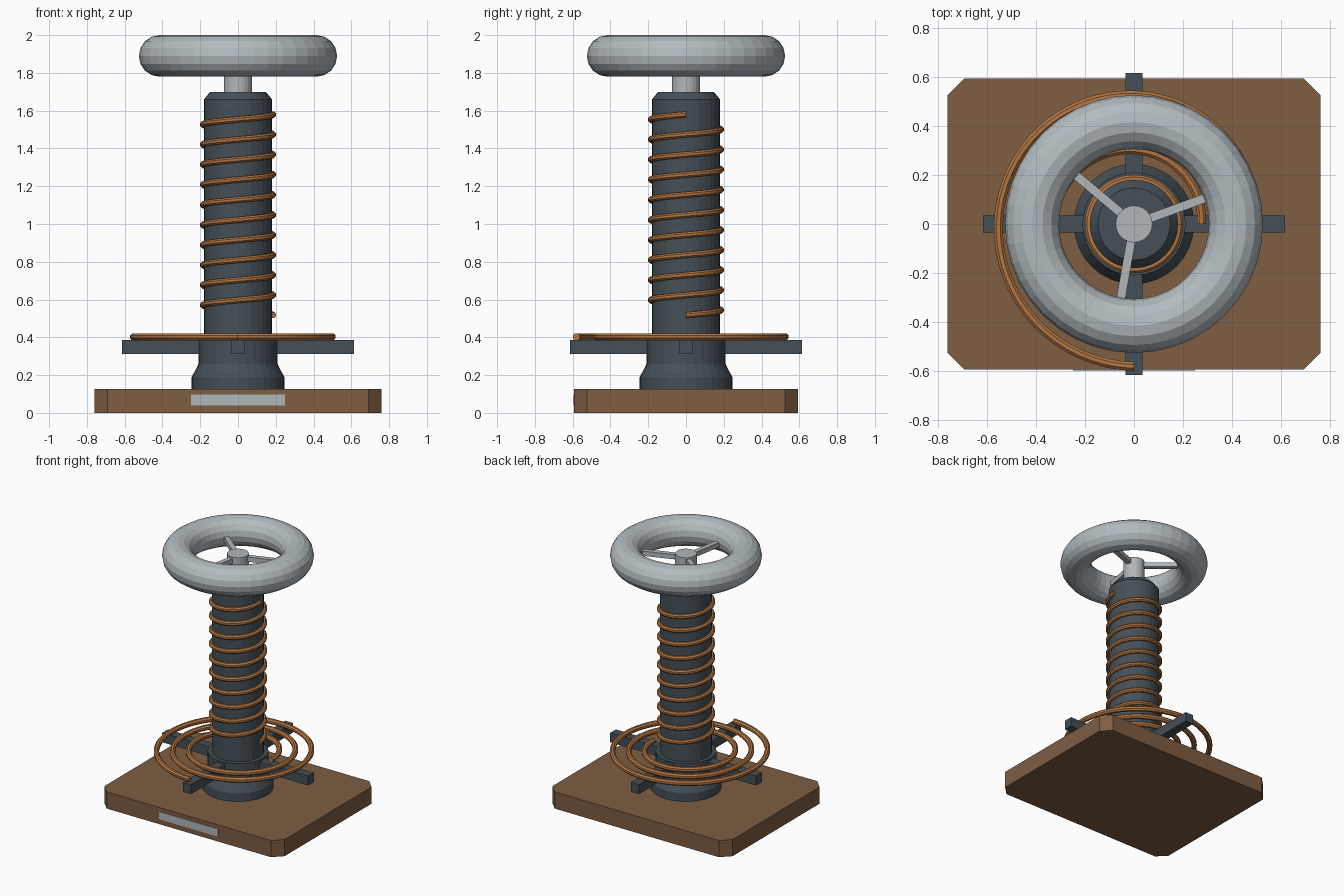
import bpy, bmesh
from math import sin, cos, pi, radians
from mathutils import Matrix

cube = bpy.data.objects.get("Cube")
if cube:
    bpy.data.objects.remove(cube)


def material(name, rgb):
    m = bpy.data.materials.new(name)
    m.use_nodes = True
    m.diffuse_color = (*rgb, 1)
    m.node_tree.nodes["Principled BSDF"].inputs["Base Color"].default_value = (*rgb, 1)
    return m


WOOD = material("brown wood", (0.21, 0.11, 0.055))
DARK = material("dark slate", (0.06, 0.08, 0.095))
COPPER = material("copper", (0.45, 0.18, 0.055))
SILVER = material("silver", (0.45, 0.50, 0.53))
STEEL = material("light steel", (0.44, 0.47, 0.49))


def finish(name, bm, mat):
    bmesh.ops.recalc_face_normals(bm, faces=bm.faces)
    mesh = bpy.data.meshes.new(name)
    bm.to_mesh(mesh)
    bm.free()
    mesh.materials.append(mat)
    obj = bpy.data.objects.new(name, mesh)
    bpy.context.collection.objects.link(obj)
    return obj


def box(name, size, loc, mat, angle=0):
    """Box placed at loc, then turned about the vertical axis."""
    bm = bmesh.new()
    bmesh.ops.create_cube(bm, size=1)
    bm.transform(Matrix.Rotation(angle, 4, 'Z') @ Matrix.Translation(loc)
                 @ Matrix.Diagonal((*size, 1)))
    return finish(name, bm, mat)


def skin(name, rings, mat, loop=False):
    """Join rings of points with quads; close the ends unless looped."""
    bm = bmesh.new()
    rows = [[bm.verts.new(p) for p in ring] for ring in rings]
    n = len(rows[0])
    pairs = list(zip(rows, rows[1:])) + ([(rows[-1], rows[0])] if loop else [])
    for a, b in pairs:
        for i in range(n):
            j = (i + 1) % n
            bm.faces.new((a[i], a[j], b[j], b[i]))
    if not loop:
        bm.faces.new(rows[0][::-1])
        bm.faces.new(rows[-1])
    return finish(name, bm, mat)


def lathe(name, profile, mat, sides=32, loop=False):
    turns = [2 * pi * i / sides for i in range(sides)]
    return skin(name, [[(r * cos(a), r * sin(a), z) for a in turns]
                       for r, z in profile], mat, loop)


def coil(name, turns, r0, r1, z0, z1, wire, mat, per_turn=48, sides=8):
    """Round wire wound counter-clockwise with changing radius and height."""
    steps = int(turns * per_turn)
    rings = []
    for k in range(steps + 1):
        t = k / steps
        a, r, z = 2 * pi * turns * t, r0 + (r1 - r0) * t, z0 + (z1 - z0) * t
        ring = []
        for s in range(sides):
            b = 2 * pi * (s + 0.5) / sides
            rr = r + wire * cos(b)
            ring.append((rr * cos(a), rr * sin(a), z + wire * sin(b)))
        rings.append(ring)
    return skin(name, rings, mat)


# Base board with clipped corners
bm = bmesh.new()
w, d, c = 0.76, 0.592, 0.068
outline = [(w, d - c), (w - c, d), (c - w, d), (-w, d - c),
           (-w, c - d), (c - w, -d), (w - c, -d), (w, c - d)]
face = bm.faces.new([bm.verts.new((x, y, 0)) for x, y in outline])
top = bmesh.ops.extrude_face_region(bm, geom=[face])
bmesh.ops.translate(bm, vec=(0, 0, 0.127),
                    verts=[v for v in top["geom"] if isinstance(v, bmesh.types.BMVert)])
finish("base_board", bm, WOOD)
box("front_plate", (0.496, 0.008, 0.058), (0, -d, 0.068), STEEL)

# Flared foot and central column
lathe("column_foot", [(0.245, 0.125), (0.245, 0.19), (0.237, 0.205), (0.213, 0.25),
                      (0.21, 0.26), (0.21, 0.40)], DARK)
lathe("column", [(0.18, 0.38), (0.18, 1.66), (0.147, 1.70)], DARK)

# Four arms carrying the flat spiral
for i, side in enumerate(("left", "back", "right", "front")):
    box(side + "_support_arm", (0.435, 0.068, 0.072), (0.3975, 0, 0.349), DARK, i * pi / 2)

# Copper windings
coil("flat_spiral", 2.75, 0.275, 0.58, 0.403, 0.403, 0.02, COPPER, per_turn=64)
coil("column_winding", 10, 0.185, 0.185, 0.517, 1.58, 0.017, COPPER)

# Top ring, stem and three spokes
lathe("top_ring", [(0.415 + 0.11 * cos(2 * pi * k / 16), 1.89 + 0.11 * sin(2 * pi * k / 16))
                   for k in range(16)], SILVER, sides=40, loop=True)
lathe("top_stem", [(0.075, 1.69), (0.075, 1.905)], STEEL, sides=24)
for i in range(3):
    box(f"ring_spoke_{i + 1}", (0.31, 0.036, 0.036), (0.165, 0, 1.875), STEEL,
        radians(20 + 120 * i))
